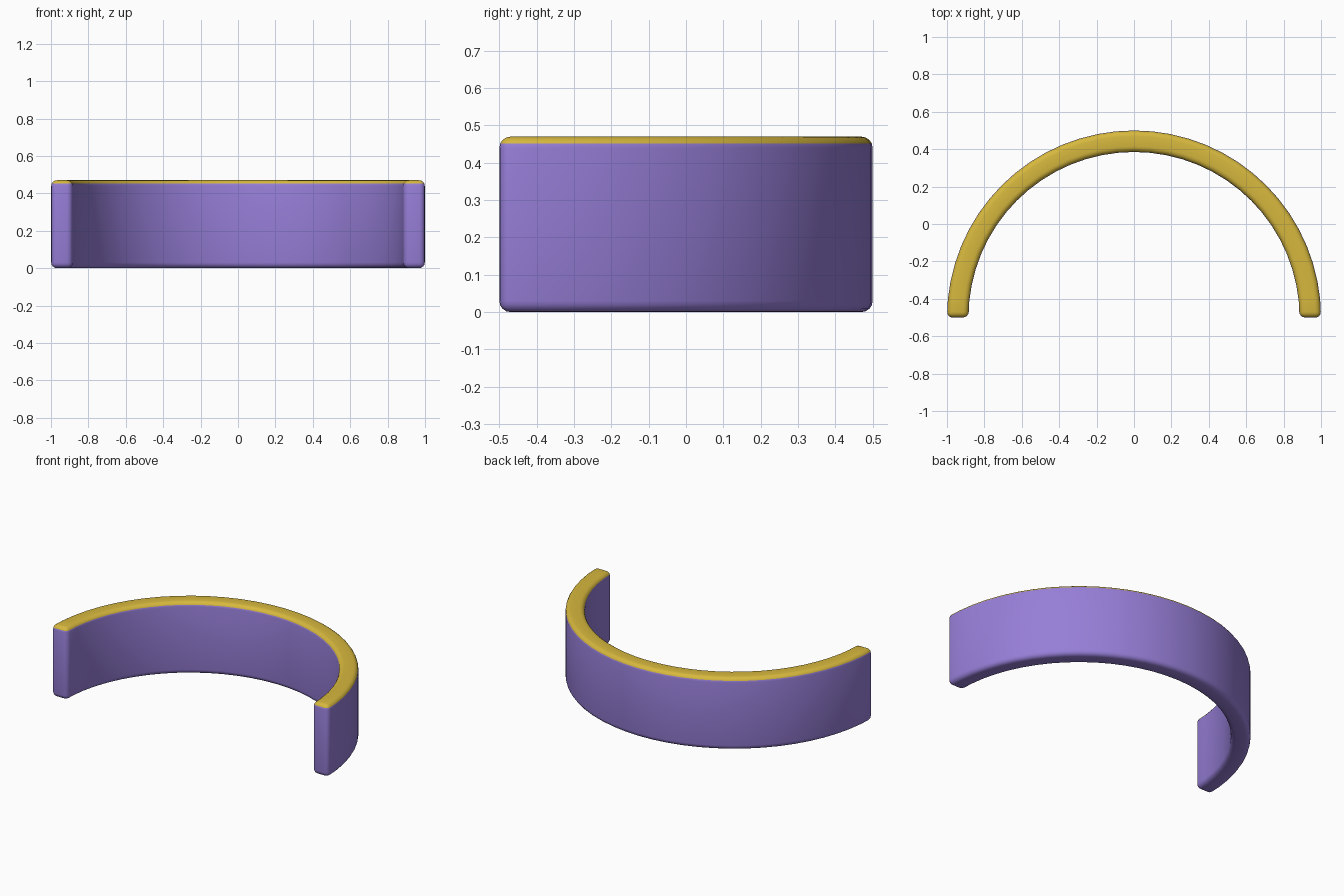
import bpy, bmesh, math

cube = bpy.data.objects.get("Cube")
if cube:
    bpy.data.objects.remove(cube, do_unlink=True)

OUTER, INNER, HEIGHT = 1.0, 0.885, 0.47
CENTRE_Y, STEPS, ROUND = -0.5, 32, 0.03


def make_material(name, rgb):
    mat = bpy.data.materials.new(name)
    mat.use_nodes = True
    mat.diffuse_color = (*rgb, 1)
    mat.node_tree.nodes["Principled BSDF"].inputs["Base Color"].default_value = (*rgb, 1)
    return mat


# Half-ring outline, outer arc then inner arc back
bm = bmesh.new()


def arc(radius):
    angles = [math.pi * i / STEPS for i in range(STEPS + 1)]
    return [bm.verts.new((radius * math.cos(a), CENTRE_Y + radius * math.sin(a), 0))
            for a in angles]


outer, inner = arc(OUTER), arc(INNER)
base = [bm.faces.new((outer[i], outer[i + 1], inner[i + 1], inner[i]))
        for i in range(STEPS)]

# Raise the band to full height
raised = bmesh.ops.extrude_face_region(bm, geom=base, use_keep_orig=True)["geom"]
bmesh.ops.translate(bm, vec=(0, 0, HEIGHT),
                    verts=[v for v in raised if isinstance(v, bmesh.types.BMVert)])
bmesh.ops.recalc_face_normals(bm, faces=bm.faces)

# Round every hard edge
hard = [e for e in bm.edges if e.calc_face_angle(0) > math.radians(40)]
bmesh.ops.bevel(bm, geom=hard, offset=ROUND, segments=4, profile=0.5,
                affect='EDGES', clamp_overlap=True)
bmesh.ops.recalc_face_normals(bm, faces=bm.faces)

# Gold rim on the top, purple elsewhere
for face in bm.faces:
    face.material_index = int(face.calc_center_median().z > HEIGHT - 0.018)

mesh = bpy.data.meshes.new("curved_band")
bm.to_mesh(mesh)
bm.free()
mesh.materials.append(make_material("purple", (0.305, 0.209, 0.68)))
mesh.materials.append(make_material("gold", (0.68, 0.48, 0.048)))
band = bpy.data.objects.new("curved_band", mesh)
bpy.context.collection.objects.link(band)

bpy.context.view_layer.objects.active = band
band.select_set(True)
bpy.ops.object.shade_smooth_by_angle(angle=math.radians(30))
